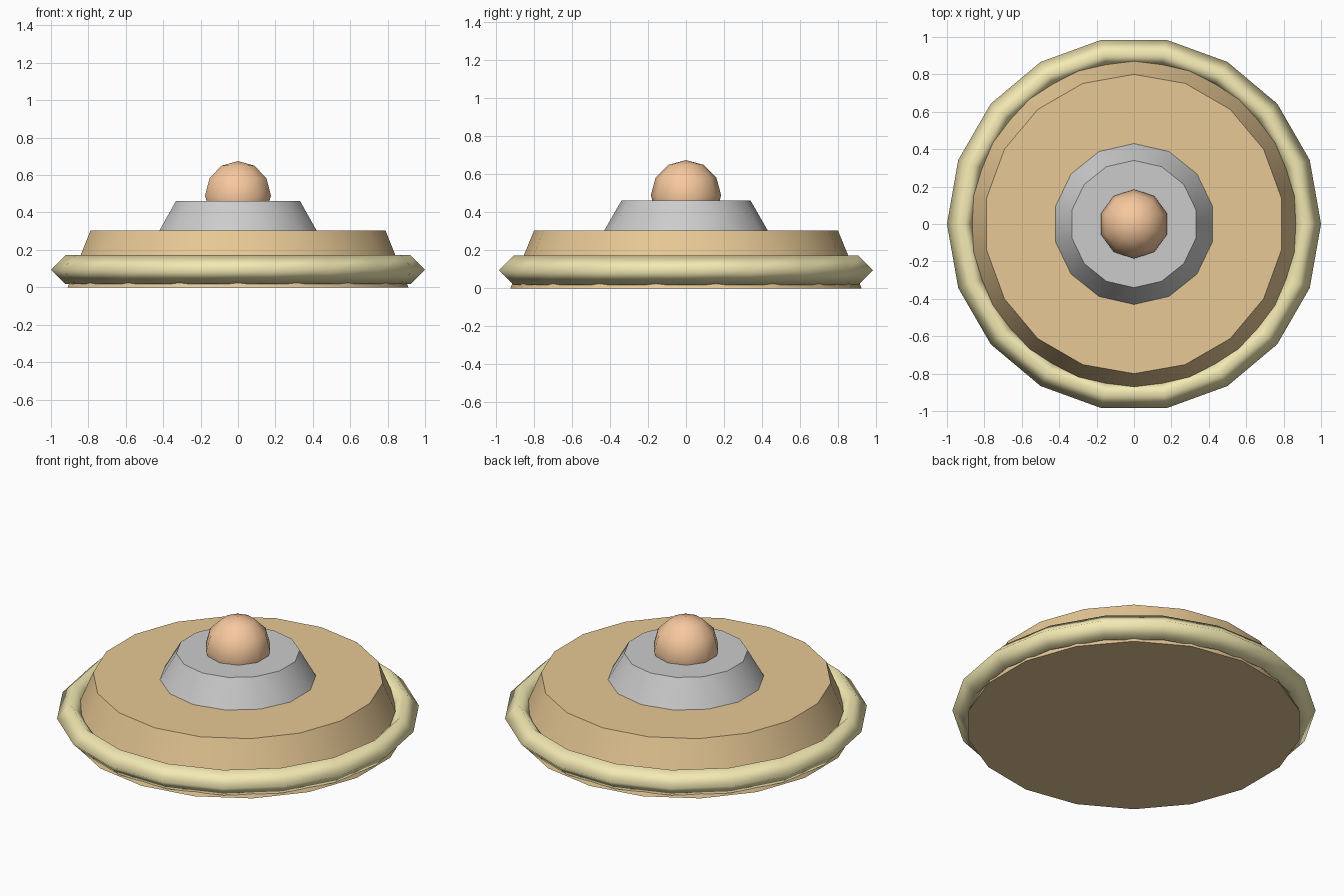
import bpy, math

if "Cube" in bpy.data.objects:
    bpy.data.objects.remove(bpy.data.objects["Cube"])


def finish(name, color=None, angle=None):
    ob = bpy.context.object
    ob.name = name
    if angle is None:
        bpy.ops.object.shade_smooth()
    else:
        bpy.ops.object.shade_smooth_by_angle(angle=math.radians(angle))
    if color:
        mat = bpy.data.materials.new(name)
        mat.diffuse_color = (*color, 1)
        mat.use_nodes = True
        mat.node_tree.nodes["Principled BSDF"].inputs["Base Color"].default_value = mat.diffuse_color
        ob.data.materials.append(mat)
    return ob


def frustum(name, sides, r1, r2, z1, z2, color=None):
    bpy.ops.mesh.primitive_cone_add(vertices=sides, radius1=r1, radius2=r2,
                                    depth=z2 - z1, location=(0, 0, (z1 + z2) / 2))
    return finish(name, color, 35)


# Broad base and stepped collar
frustum("base_disc", 18, 0.925, 0.80, 0.0, 0.305, (0.80, 0.58, 0.30))
frustum("collar", 14, 0.43, 0.34, 0.305, 0.462)

# Rim ring: diamond section, smooth shaded
bpy.ops.mesh.primitive_torus_add(major_segments=18, minor_segments=4,
                                 major_radius=0.923, minor_radius=0.077,
                                 location=(0, 0, 0.095))
finish("rim_ring", (0.90, 0.82, 0.45))

# Low-poly knob sunk into the collar
bpy.ops.mesh.primitive_uv_sphere_add(segments=10, ring_count=6, radius=0.185,
                                     location=(0, 0, 0.49))
finish("knob", (0.93, 0.58, 0.34))
